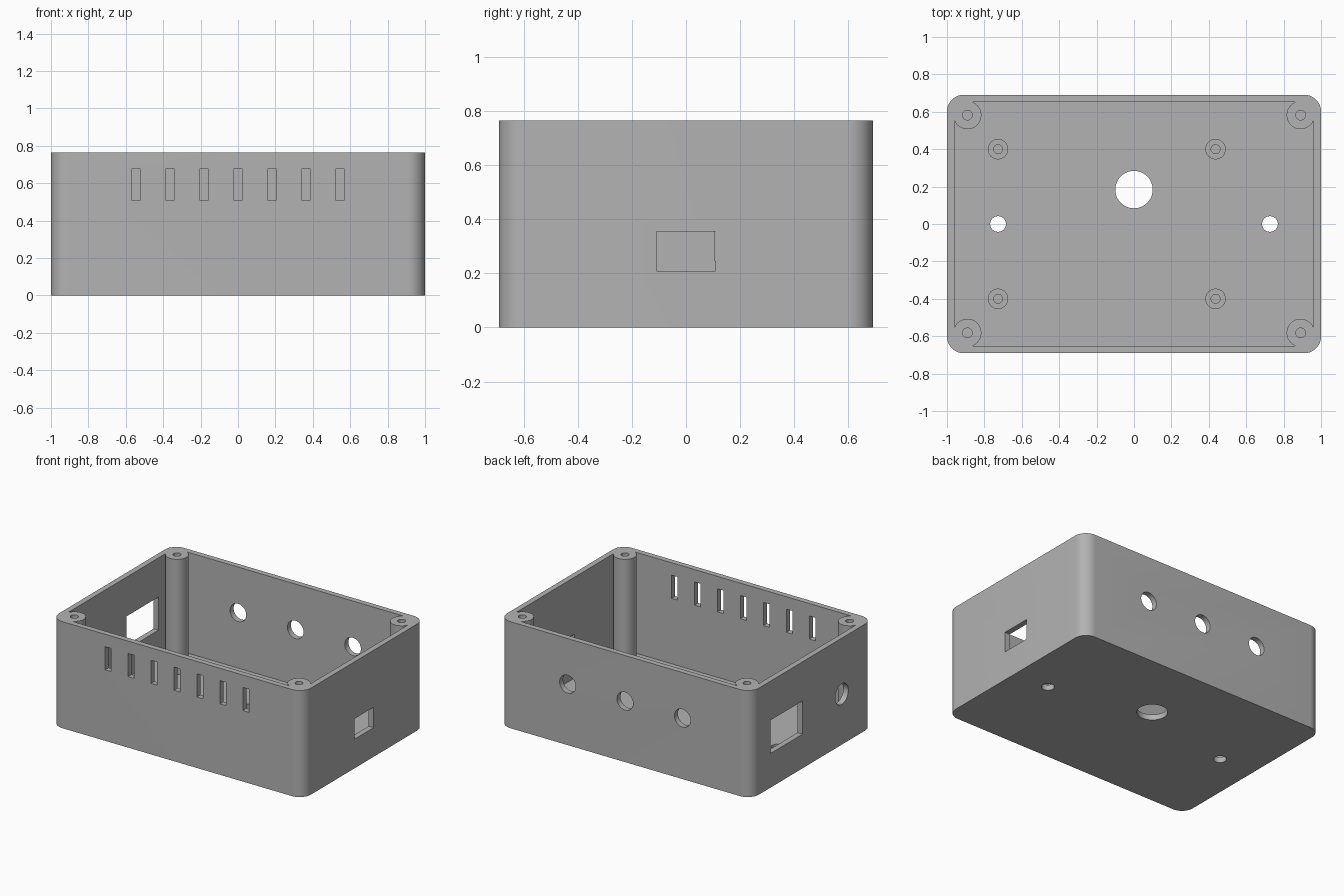
import bpy, bmesh, math
from mathutils import Matrix

if "Cube" in bpy.data.objects:
    bpy.data.objects.remove(bpy.data.objects["Cube"])

W, D, H = 1.0, 0.691, 0.764      # half width, half depth, height
WALL, FLOOR = 0.04, 0.04

grey = bpy.data.materials.new("grey plastic")
grey.use_nodes = True
tone = (0.45, 0.45, 0.45, 1)
grey.diffuse_color = tone
grey.node_tree.nodes["Principled BSDF"].inputs["Base Color"].default_value = tone


def make_object(name, bm):
    mesh = bpy.data.meshes.new(name)
    bm.to_mesh(mesh)
    bm.free()
    mesh.materials.append(grey)
    obj = bpy.data.objects.new(name, mesh)
    bpy.context.collection.objects.link(obj)
    return obj


def box(name, x0, x1, y0, y1, z0, z1, radius=0):
    """Block between two corners, with optional rounded upright edges."""
    bm = bmesh.new()
    bmesh.ops.create_cube(bm, size=1)
    bmesh.ops.scale(bm, vec=(x1 - x0, y1 - y0, z1 - z0), verts=bm.verts)
    bmesh.ops.translate(bm, vec=((x0 + x1) / 2, (y0 + y1) / 2, (z0 + z1) / 2), verts=bm.verts)
    if radius:
        upright = [e for e in bm.edges if abs(e.verts[0].co.z - e.verts[1].co.z) > 0.01]
        bmesh.ops.bevel(bm, geom=upright, offset=radius, segments=12, profile=0.5, affect='EDGES')
    return make_object(name, bm)


def cylinder(name, centre, radius, length, axis='Z'):
    bm = bmesh.new()
    bmesh.ops.create_cone(bm, cap_ends=True, segments=48, radius1=radius, radius2=radius, depth=length)
    if axis != 'Z':
        turn = Matrix.Rotation(math.pi / 2, 3, 'Y' if axis == 'X' else 'X')
        bmesh.ops.rotate(bm, matrix=turn, verts=bm.verts)
    bmesh.ops.translate(bm, vec=centre, verts=bm.verts)
    return make_object(name, bm)


def post(name, x, y, radius, z0, z1):
    return cylinder(name, (x, y, (z0 + z1) / 2), radius, z1 - z0)


def combine(target, tools, operation):
    for tool in tools:
        tool.hide_render = True
        mod = target.modifiers.new(operation.title(), 'BOOLEAN')
        mod.operation = operation
        mod.solver = 'EXACT'
        mod.object = tool
        bpy.context.view_layer.objects.active = target
        bpy.ops.object.modifier_apply(modifier=mod.name)
        bpy.data.objects.remove(tool)


# Open tray with rounded corners
case = box("enclosure_body", -W, W, -D, D, 0, H, 0.09)
cavity = box("cavity_cutter", -W + WALL, W - WALL, -D + WALL, D - WALL, FLOOR, H + 0.2, 0.06)
combine(case, [cavity], 'DIFFERENCE')

# Corner screw bosses and board standoffs
corners = [(sx * 0.891, sy * 0.582) for sx in (-1, 1) for sy in (-1, 1)]
mounts = [(x, sy * 0.4) for x in (-0.727, 0.436) for sy in (-1, 1)]
combine(case, [post("screw_boss", x, y, 0.075, 0.02, H) for x, y in corners], 'UNION')
combine(case, [post("standoff", x, y, 0.0545, 0.02, 0.13) for x, y in mounts], 'UNION')

# Screw holes
cuts = [post("boss_hole", x, y, 0.026, FLOOR, H + 0.1) for x, y in corners]
cuts += [post("standoff_hole", x, y, 0.024, FLOOR + 0.002, 0.2) for x, y in mounts]

# Floor openings
cuts.append(post("cable_hole", 0, 0.184, 0.1, -0.1, 0.2))
cuts += [post("mounting_hole", x, 0, 0.042, -0.1, 0.2) for x in (-0.727, 0.727)]

# Front vent slots
for i in range(-3, 4):
    x = i * 0.182
    cuts.append(box("vent_slot", x - 0.024, x + 0.024, -D - 0.1, -D + 0.1, 0.509, 0.675))

# Back round holes
cuts += [cylinder("back_hole", (x, D, 0.437), 0.064, 0.2, 'Y') for x in (-0.455, 0, 0.455)]

# Side openings
cuts.append(box("left_port", W - 0.1, W + 0.1, -0.109, 0.109, 0.209, 0.355))
cuts.append(box("right_window", -W - 0.1, -W + 0.1, 0.107, 0.471, 0.245, 0.483))
cuts.append(cylinder("right_hole", (-W, -0.337, 0.363), 0.074, 0.2, 'X'))
combine(case, cuts, 'DIFFERENCE')

# Smooth curves, crisp edges
bpy.ops.object.select_all(action='DESELECT')
case.select_set(True)
bpy.context.view_layer.objects.active = case
bpy.ops.object.shade_smooth_by_angle(angle=math.radians(30))
